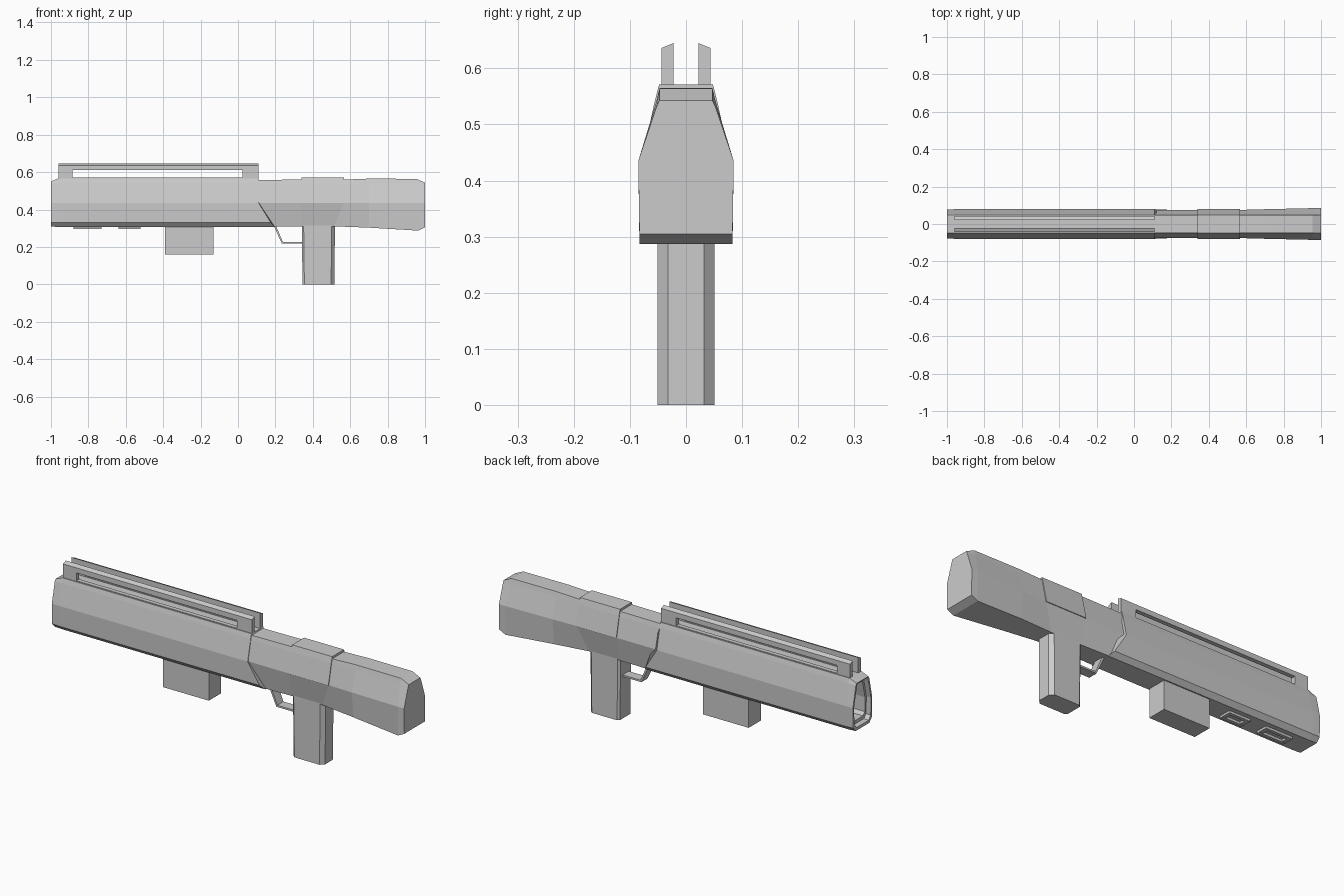
import bpy, bmesh

if "Cube" in bpy.data.objects:
    bpy.data.objects.remove(bpy.data.objects["Cube"])


def finish(name, bm):
    bmesh.ops.recalc_face_normals(bm, faces=bm.faces)
    me = bpy.data.meshes.new(name)
    bm.to_mesh(me)
    bm.free()
    ob = bpy.data.objects.new(name, me)
    bpy.context.collection.objects.link(ob)
    return ob


def ring(pts):
    """Right half of a section, bottom to top, mirrored into a closed loop."""
    return list(pts) + [(x, -y, z) for x, y, z in reversed(pts)]


def loft(name, rings):
    """Skin a row of equal loops and cap both ends."""
    bm = bmesh.new()
    loops = [[bm.verts.new(p) for p in r] for r in rings]
    n = len(loops[0])
    for a, b in zip(loops, loops[1:]):
        for i in range(n):
            j = (i + 1) % n
            bm.faces.new((a[i], a[j], b[j], b[i]))
    bm.faces.new(loops[0])
    bm.faces.new(loops[-1])
    return finish(name, bm)


def box(name, x0, x1, y0, y1, z0, z1):
    return loft(name, [[(x, y0, z0), (x, y1, z0), (x, y1, z1), (x, y0, z1)]
                       for x in (x0, x1)])


# barrel shroud: hollow stepped muzzle at -x, slanted rear edge
BARREL = [(0.056, 0.307), (0.077, 0.33), (0.079, 0.435), (0.055, 0.542), (0.048, 0.566)]


def barrel(x, s=1.0, xs=None, drop=0.0):
    zc = 0.43
    pts = [((xs[i] if xs else x), y * s, zc + (z - zc) * s) for i, (y, z) in enumerate(BARREL)]
    if drop:
        pts[4] = (x, pts[4][1], pts[4][2] - drop)
    return ring(pts)


loft("barrel_shroud", [
    barrel(-0.86, 0.70), barrel(-0.975, 0.70), barrel(-0.975, 0.84), barrel(-1.0, 0.86),
    barrel(-1.0, 0.985, drop=0.014), barrel(-0.96),
    barrel(0.11, xs=[0.195, 0.175, 0.11, 0.11, 0.11])])

# rear body: narrow above the grip, flaring into the stock
REAR = [  # x_bottom, w_bottom, z_bottom, x_mid, w_mid, x_top, z_shoulder, z_top
    (0.10, 0.054, 0.312, 0.05, 0.075, 0.05, 0.535, 0.558),
    (0.19, 0.054, 0.310, 0.11, 0.075, 0.11, 0.535, 0.558),
    (0.34, 0.050, 0.310, 0.34, 0.075, 0.34, 0.537, 0.560),
    (0.515, 0.050, 0.310, 0.565, 0.075, 0.57, 0.537, 0.560),
    (0.70, 0.066, 0.303, 0.70, 0.079, 0.70, 0.540, 0.565),
    (0.965, 0.083, 0.287, 0.965, 0.085, 0.955, 0.540, 0.564),
    (1.00, 0.083, 0.305, 1.00, 0.085, 1.00, 0.530, 0.543)]
loft("rear_body", [ring([(xb, wb, zb), (xm, wm, 0.435), (xt, 0.053, zs), (xt, 0.047, zt)])
                   for xb, wb, zb, xm, wm, xt, zs, zt in REAR])

# raised cover over the grip
loft("receiver_cover", [ring([(x, 0.079, 0.435), (x, 0.056, 0.54), (x, 0.048, 0.571)])
                        for x in (0.34, 0.567)])

# pair of slotted top rails
for side, label in ((1, "left"), (-1, "right")):
    bm = bmesh.new()
    outer = [(-0.96, 0.55), (0.11, 0.55), (0.11, 0.645), (-0.96, 0.645)]
    inner = [(-0.885, 0.57), (0.025, 0.57), (0.025, 0.61), (-0.885, 0.61)]

    def wall(y, drop):
        o = [bm.verts.new((x, y * side, z - (drop if z > 0.6 else 0))) for x, z in outer]
        return o, [bm.verts.new((x, y * side, z)) for x, z in inner]

    (oa, ia), (ob_, ib) = wall(0.022, 0), wall(0.044, 0.009)
    for i in range(4):
        j = (i + 1) % 4
        for a, b in ((oa, ia), (ob_, ib), (oa, ob_), (ia, ib)):
            bm.faces.new((a[i], a[j], b[j], b[i]))
    finish(label + "_top_rail", bm)

# box magazine
loft("magazine", [[(x, y, z) for x, y in ((-0.39, -0.05), (-0.13, -0.05), (-0.13, 0.05), (-0.39, 0.05))]
                  for z in (0.16, 0.32)])

# pistol grip with chamfered corners
def grip(z, x0, x1):
    half = [(x0, 0.042), (x0 + 0.01, 0.051), (x1 - 0.018, 0.051), (x1, 0.032)]
    return [(x, y, z) for x, y in half] + [(x, -y, z) for x, y in reversed(half)]


loft("pistol_grip", [grip(0.0, 0.345, 0.516), grip(0.32, 0.341, 0.518)])

# trigger guard strap
path = [((0.19, 0.315), (0.202, 0.315)), ((0.235, 0.217), (0.240, 0.226)), ((0.35, 0.217), (0.35, 0.226))]
loft("trigger_guard", [[(x0, -0.025, z0), (x0, 0.025, z0), (x1, 0.025, z1), (x1, -0.025, z1)]
                       for (x0, z0), (x1, z1) in path])

# underside mounting lugs: paired strips joined by a cross bar
for n, (x0, x1) in enumerate(((-0.88, -0.73), (-0.64, -0.52))):
    for y in (-0.024, 0.024):
        box(f"under_strip_{n}", x0, x1, y - 0.008, y + 0.008, 0.295, 0.312)
    for x in (x0, x1 - 0.02):
        box(f"under_bar_{n}", x, x + 0.02, -0.024, 0.024, 0.296, 0.312)
